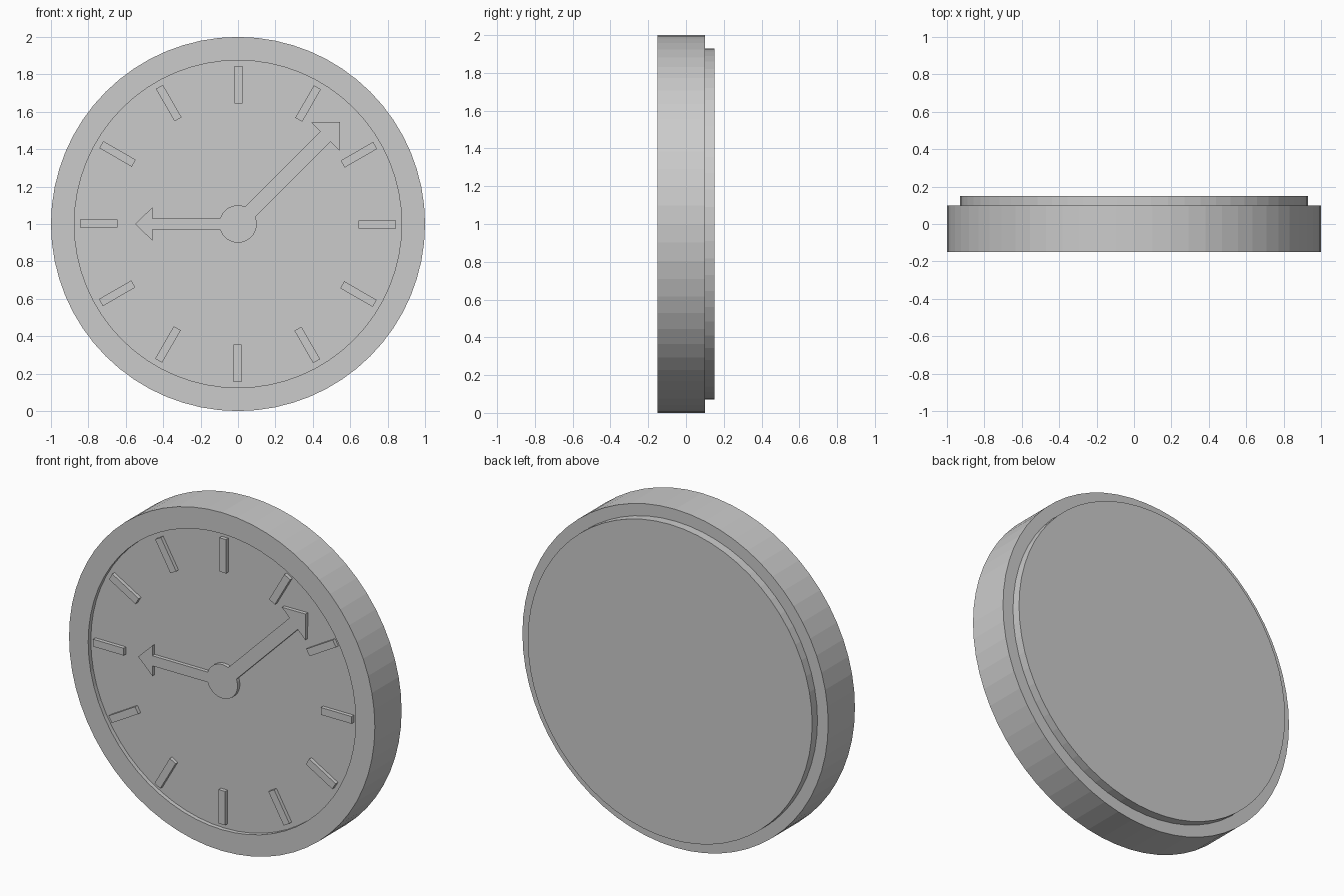
import bpy, bmesh
from math import sin, cos, pi, asin, sqrt, radians

if "Cube" in bpy.data.objects:
    bpy.data.objects.remove(bpy.data.objects["Cube"])

CZ = 1.0                  # height of the dial centre
FACE, TOP = -0.125, -0.147  # recessed dial plane, front of raised details
SIDES = 64


def finish(bm, name):
    bmesh.ops.recalc_face_normals(bm, faces=bm.faces)
    me = bpy.data.meshes.new(name)
    bm.to_mesh(me)
    bm.free()
    ob = bpy.data.objects.new(name, me)
    bpy.context.collection.objects.link(ob)
    return ob


def lathe(name, profile):
    """Revolve (radius, y) points about the y axis and cap both ends."""
    bm = bmesh.new()
    rings = [[bm.verts.new((r * sin(2 * pi * i / SIDES), y, CZ + r * cos(2 * pi * i / SIDES)))
              for i in range(SIDES)] for r, y in profile]
    for a, b in zip(rings, rings[1:]):
        for i in range(SIDES):
            j = (i + 1) % SIDES
            bm.faces.new((a[i], a[j], b[j], b[i]))
    bm.faces.new(rings[0])
    bm.faces.new(rings[-1])
    return finish(bm, name)


def plate(name, outlines):
    """Raise flat (x, z) outlines from the dial."""
    bm = bmesh.new()
    for pts in outlines:
        front = [bm.verts.new((x, TOP, CZ + z)) for x, z in pts]
        back = [bm.verts.new((x, FACE, CZ + z)) for x, z in pts]
        bm.faces.new(front)
        bm.faces.new(back)
        for i in range(len(pts)):
            j = (i + 1) % len(pts)
            bm.faces.new((front[i], front[j], back[j], back[i]))
    return finish(bm, name)


def turn(pts, a):
    return [(u * cos(a) - v * sin(a), u * sin(a) + v * cos(a)) for u, v in pts]


# Case with raised rim, recessed dial and stepped back
lathe("clock_case", [(0.875, FACE), (0.875, -0.15), (1, -0.15),
                     (1, 0.1), (0.93, 0.1), (0.93, 0.15)])

# Twelve hour markers
bar = [(0.645, -0.024), (0.845, -0.024), (0.845, 0.019), (0.645, 0.019)]
plate("hour_markers", [turn(bar, k * pi / 6) for k in range(12)])

# Hub and both arrow hands as one continuous outline
HUB = 0.1


def hand(angle, half, neck, wing, tip):
    root = sqrt(HUB ** 2 - half ** 2)
    return turn([(root, -half), (neck, -half), (neck, -wing), (tip, 0),
                 (neck, wing), (neck, half), (root, half)], angle)


def hub_arc(a, b, n=20):
    return [(HUB * cos(a + (b - a) * i / n), HUB * sin(a + (b - a) * i / n)) for i in range(1, n)]


minute, hour = radians(45), pi
mw, hw = 0.038, 0.03
dm, dh = asin(mw / HUB), asin(hw / HUB)
outline = (hand(minute, mw, 0.66, 0.108, 0.77) + hub_arc(minute + dm, hour - dh)
           + hand(hour, hw, 0.457, 0.09, 0.55) + hub_arc(hour + dh, minute - dm + 2 * pi))
plate("clock_hands", [outline])
